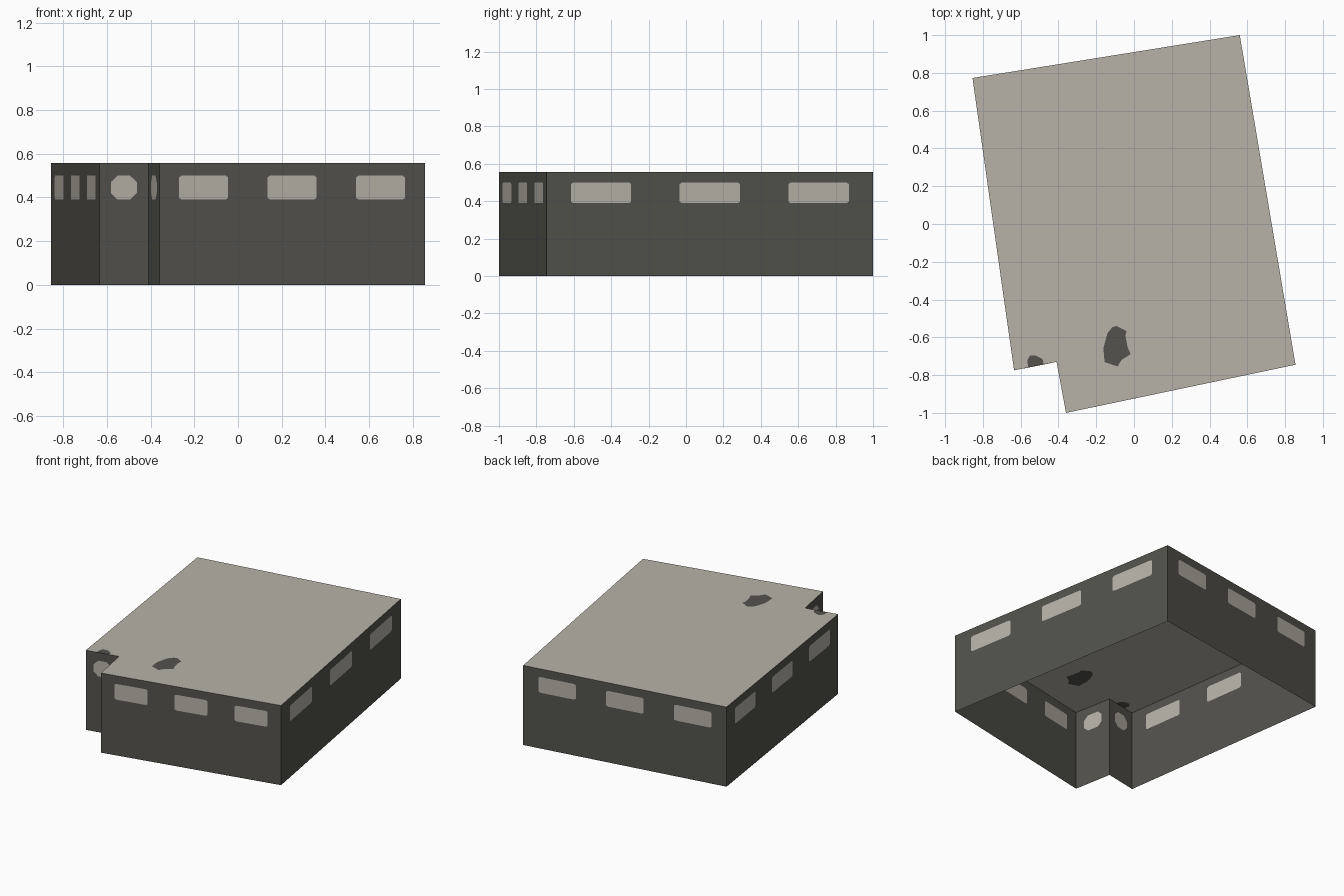
import bpy, bmesh
from mathutils import Vector
from mathutils.geometry import tessellate_polygon

if "Cube" in bpy.data.objects:
    bpy.data.objects.remove(bpy.data.objects["Cube"])

HEIGHT = 0.557
SILL, LINTEL = 0.39, 0.50
# Footprint, counter-clockwise from the notch
FOOT = [(-0.635, -0.775), (-0.41, -0.73), (-0.36, -1.0),
        (0.855, -0.745), (0.56, 1.0), (-0.855, 0.773)]


def material(name, rgb):
    m = bpy.data.materials.new(name)
    m.diffuse_color = (*rgb, 1)
    m.use_nodes = True
    m.node_tree.nodes["Principled BSDF"].inputs["Base Color"].default_value = m.diffuse_color
    return m


DARK = material("dark grey", (0.087, 0.085, 0.074))
LIGHT = material("pale stone", (0.475, 0.45, 0.392))


def add_panel(bm, loops, to3d, normal, mat):
    """Flat sheet from an outer loop and hole loops, mapped to 3D."""
    flat = [p for loop in loops for p in loop]
    verts = [bm.verts.new(to3d(p)) for p in flat]
    tris = tessellate_polygon([[Vector((x, y, 0)) for x, y in l] for l in loops])
    for tri in tris:
        a, b, c = (verts[i] for i in tri)
        n = (b.co - a.co).cross(c.co - a.co)
        if n.length < 1e-9:
            continue
        face = bm.faces.new((a, b, c) if n.dot(normal) > 0 else (a, c, b))
        face.material_index = mat


def make_object(name, bm):
    bmesh.ops.remove_doubles(bm, verts=bm.verts, dist=1e-5)
    mesh = bpy.data.meshes.new(name)
    bm.to_mesh(mesh)
    bm.free()
    mesh.materials.append(DARK)
    mesh.materials.append(LIGHT)
    obj = bpy.data.objects.new(name, mesh)
    bpy.context.collection.objects.link(obj)


def window(u0, u1, cu, cz):
    """Chamfered rectangle between the sill and lintel."""
    return [(u0 + cu, SILL), (u1 - cu, SILL), (u1, SILL + cz), (u1, LINTEL - cz),
            (u1 - cu, LINTEL), (u0 + cu, LINTEL), (u0, LINTEL - cz), (u0, SILL + cz)]


# Walls: three windows on the long sides, one on each notch side
walls = bmesh.new()
for i, start in enumerate(FOOT):
    a, b = Vector(start), Vector(FOOT[(i + 1) % len(FOOT)])
    length = (b - a).length
    d = (b - a) / length
    normal = Vector((d.y, -d.x, 0))
    if length < 0.5:
        count, share, cu, cz = 1, 0.53, 0.032, 0.03
    else:
        count, share, cu, cz = 3, 0.185 * 3, 0.012, 0.008
    step = length / count
    half = step * share / 2
    panes = [window((k + 0.5) * step - half, (k + 0.5) * step + half, cu, cz)
             for k in range(count)]

    def to3d(p, a=a, d=d):
        return (*(a + d * p[0]), p[1])

    outer = [(0, 0), (length, 0), (length, HEIGHT), (0, HEIGHT)]
    add_panel(walls, [outer] + panes, to3d, normal, 0)
    for pane in panes:
        add_panel(walls, [pane], to3d, normal, 1)
make_object("walls_with_windows", walls)

# Roof with two dark patches, one cut off by the notch edge
PATCH = [(-0.093, -0.54), (-0.04, -0.567), (-0.045, -0.593), (-0.034, -0.652),
         (-0.018, -0.689), (-0.066, -0.72), (-0.087, -0.754), (-0.156, -0.731),
         (-0.162, -0.657), (-0.14, -0.577), (-0.114, -0.546)]
EDGE_PATCH = [(-0.56, -0.76), (-0.565, -0.72), (-0.55, -0.697), (-0.52, -0.697),
              (-0.485, -0.715), (-0.48, -0.73), (-0.48, -0.744)]
roof = bmesh.new()
up = Vector((0, 0, 1))


def on_roof(p):
    return (p[0], p[1], HEIGHT)


add_panel(roof, [FOOT[:1] + EDGE_PATCH + FOOT[1:], PATCH], on_roof, up, 1)
add_panel(roof, [PATCH], on_roof, up, 0)
add_panel(roof, [EDGE_PATCH], on_roof, up, 0)
make_object("roof", roof)
